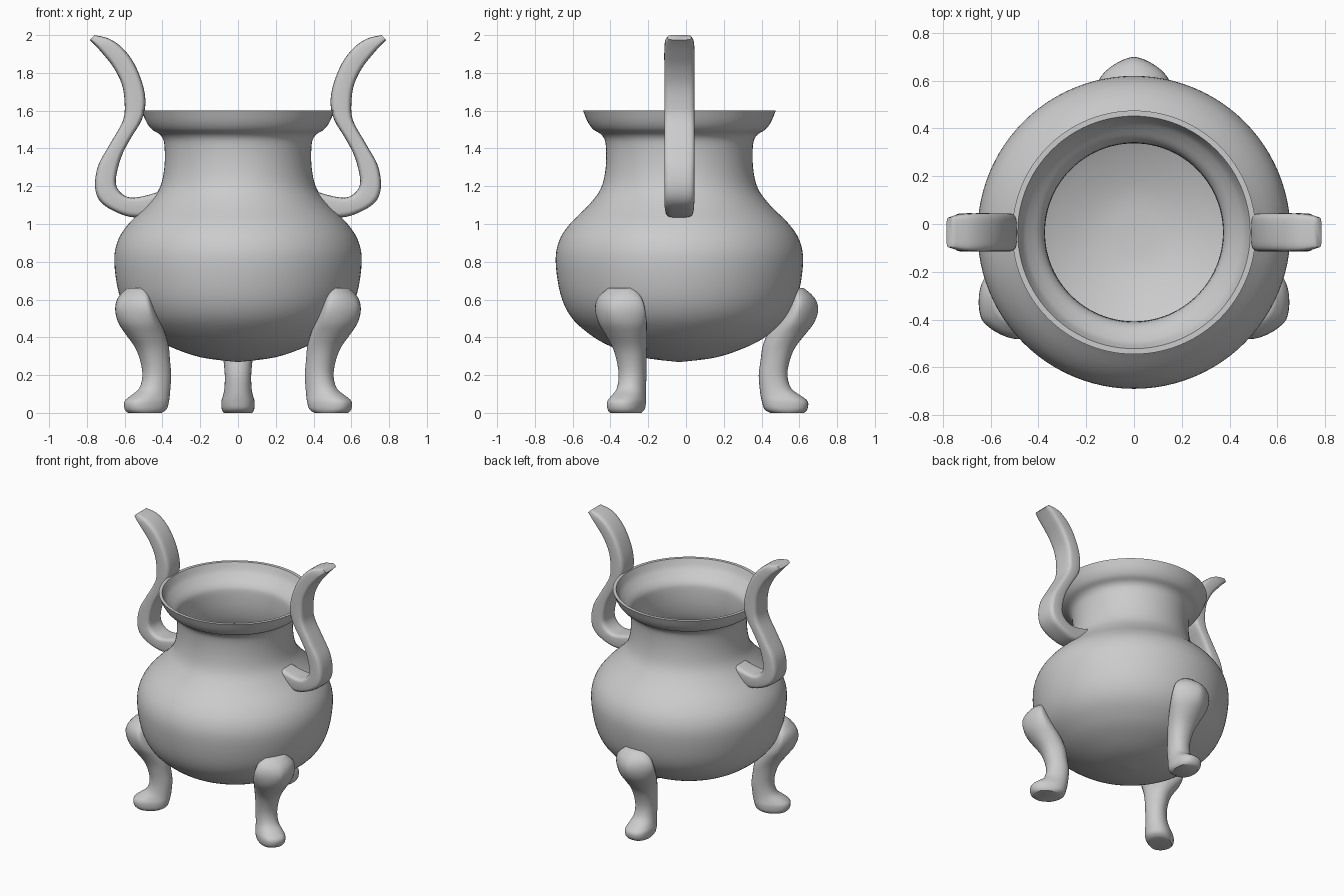
import bpy, bmesh, math
from mathutils import Vector

cube = bpy.data.objects.get("Cube")
if cube:
    bpy.data.objects.remove(cube, do_unlink=True)

AXIS_Y = -0.035  # the vessel's axis

metal = bpy.data.materials.new("plain grey")
metal.use_nodes = True
metal.diffuse_color = (0.6, 0.6, 0.6, 1)
metal.node_tree.nodes["Principled BSDF"].inputs["Base Color"].default_value = (0.6, 0.6, 0.6, 1)


def spline(points, steps):
    """Smooth curve through tuples of any length."""
    out = []
    for i in range(len(points) - 1):
        a, b = points[max(i - 1, 0)], points[i]
        c, d = points[i + 1], points[min(i + 2, len(points) - 1)]
        for s in range(steps):
            t = s / steps
            out.append(tuple(
                0.5 * (2 * q + (r - p) * t + (2 * p - 5 * q + 4 * r - u) * t * t
                       + (3 * q - p - 3 * r + u) * t ** 3)
                for p, q, r, u in zip(a, b, c, d)))
    return out + [tuple(points[-1])]


def rounded(n, count):
    """Unit outline: n = 2 is a circle, higher is boxier, lower is pointed."""
    for k in range(count):
        a = math.tau * k / count
        yield tuple(math.copysign(abs(v) ** (2 / n), v) for v in (math.cos(a), math.sin(a)))


def loft(name, rings, angle=45):
    """Skin a row of equal rings and cap both ends."""
    bm = bmesh.new()
    loops = [[bm.verts.new(p) for p in ring] for ring in rings]
    for lo, hi in zip(loops, loops[1:]):
        for k in range(len(lo)):
            bm.faces.new((lo[k - 1], lo[k], hi[k], hi[k - 1]))
    bm.faces.new(loops[0])
    bm.faces.new(loops[-1])
    bmesh.ops.recalc_face_normals(bm, faces=bm.faces)
    mesh = bpy.data.meshes.new(name)
    bm.to_mesh(mesh)
    bm.free()
    mesh.materials.append(metal)
    obj = bpy.data.objects.new(name, mesh)
    bpy.context.collection.objects.link(obj)
    bpy.ops.object.select_all(action='DESELECT')
    obj.select_set(True)
    bpy.context.view_layer.objects.active = obj
    bpy.ops.object.shade_smooth_by_angle(angle=math.radians(angle))
    return obj


# Vessel: outer wall up to the flared rim, then the thin inner wall back down
outer = [(0.01, 0.27), (0.2, 0.295), (0.37, 0.355), (0.48, 0.42), (0.575, 0.51),
         (0.63, 0.63), (0.655, 0.8), (0.637, 0.91), (0.58, 1.0), (0.48, 1.1),
         (0.415, 1.19), (0.39, 1.3), (0.39, 1.42), (0.41, 1.47), (0.455, 1.5),
         (0.485, 1.54), (0.51, 1.6)]
inner = [(0.487, 1.6), (0.465, 1.55), (0.435, 1.515), (0.39, 1.47), (0.375, 1.42),
         (0.375, 1.3), (0.4, 1.19), (0.46, 1.1), (0.56, 1.0), (0.63, 0.85),
         (0.605, 0.63), (0.46, 0.44), (0.2, 0.32), (0.01, 0.3)]
wall = spline(outer, 4) + spline(inner, 4)
loft("vessel", [[Vector((r * c, AXIS_Y + r * s, z)) for c, s in rounded(2, 96)]
                for r, z in wall])

# Legs: height, inner reach, outer reach, half width, outline roundness
leg = [(0, 0.48, 0.66, 0.075, 2.3), (0.02, 0.45, 0.678, 0.086, 2.4),
       (0.06, 0.437, 0.68, 0.088, 2.4), (0.09, 0.43, 0.645, 0.08, 2.3),
       (0.13, 0.425, 0.592, 0.072, 2.2), (0.2, 0.42, 0.572, 0.07, 2.2),
       (0.28, 0.43, 0.585, 0.077, 2.2), (0.35, 0.44, 0.615, 0.09, 2.2),
       (0.42, 0.465, 0.67, 0.115, 2), (0.48, 0.49, 0.715, 0.14, 1.7),
       (0.55, 0.52, 0.735, 0.15, 1.5), (0.61, 0.55, 0.715, 0.13, 1.6),
       (0.66, 0.57, 0.66, 0.075, 2)]
for name, degrees in (("back_leg", 90), ("front_left_leg", -30), ("front_right_leg", 210)):
    turn = math.radians(degrees)
    out = Vector((math.cos(turn), math.sin(turn), 0))
    side = Vector((-out.y, out.x, 0))
    rings = []
    for z, near, far, half, n in spline(leg, 3):
        mid = Vector((0, AXIS_Y, z)) + out * (near + far) / 2
        rings.append([mid + out * (far - near) / 2 * u + side * half * v
                      for u, v in rounded(n, 32)])
    loft(name, rings)

# Handles: inner edge x z, outer edge x z, half width
strap = [(0.39, 1.18, 0.43, 1.05, 0.07), (0.49, 1.15, 0.55, 1.035, 0.074),
         (0.57, 1.14, 0.65, 1.065, 0.078), (0.625, 1.17, 0.73, 1.12, 0.08),
         (0.647, 1.23, 0.757, 1.2, 0.08), (0.62, 1.35, 0.74, 1.31, 0.08),
         (0.57, 1.45, 0.68, 1.42, 0.08), (0.51, 1.55, 0.61, 1.545, 0.08),
         (0.49, 1.64, 0.6, 1.64, 0.08), (0.505, 1.74, 0.615, 1.74, 0.08),
         (0.55, 1.85, 0.66, 1.83, 0.08), (0.61, 1.93, 0.715, 1.9, 0.08),
         (0.68, 1.98, 0.755, 1.945, 0.076), (0.76, 2, 0.785, 1.975, 0.062)]
for name, sign in (("left_handle", 1), ("right_handle", -1)):
    rings = []
    for xi, zi, xo, zo, half in spline(strap, 4):
        a, b = Vector((sign * xi, AXIS_Y, zi)), Vector((sign * xo, AXIS_Y, zo))
        rings.append([(a + b) / 2 + (b - a) / 2 * u + Vector((0, half * v, 0))
                      for u, v in rounded(4.5, 32)])
    loft(name, rings, 60)
